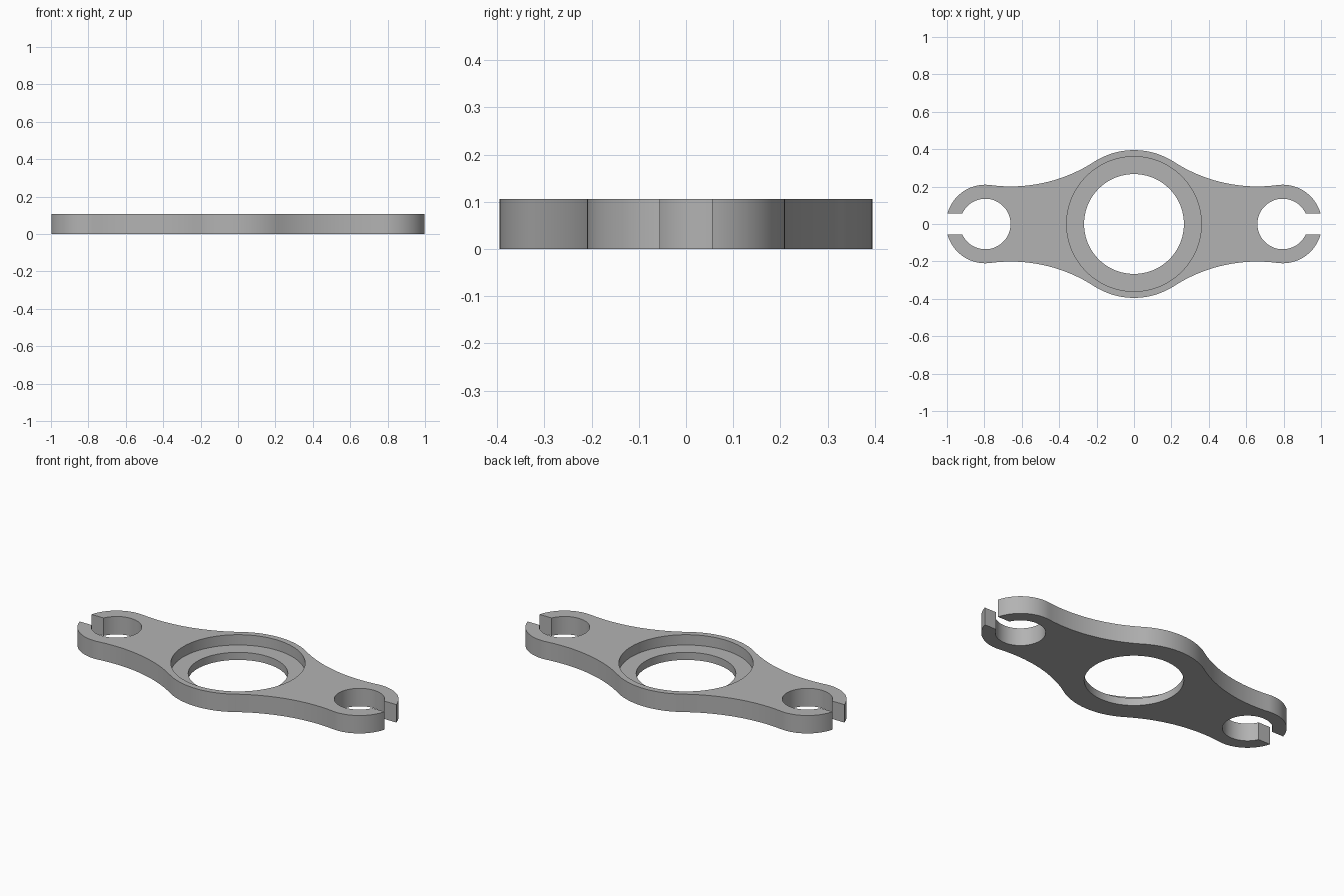
import bpy
import bmesh
from math import sin, cos, asin, atan2, sqrt, pi, hypot, radians

cube = bpy.data.objects.get("Cube")
if cube:
    bpy.data.objects.remove(cube, do_unlink=True)

HEIGHT, LEDGE_Z = 0.106, 0.045
HUB_R, BORE_R, HOLE_R = 0.395, 0.36, 0.267
LOBE_X, LOBE_R, EYE_R = 0.795, 0.21, 0.135
SLOT, WAIST_R = 0.055, 0.82


def arc(cx, cy, r, a0, a1, n):
    """Points along an arc, both ends included."""
    steps = [a0 + (a1 - a0) * i / n for i in range(n + 1)]
    return [(cx + r * cos(a), cy + r * sin(a)) for a in steps]


def outline():
    """Closed contour with waisted arms and slotted eyes at both ends."""
    # Centre of the waist arc, tangent to both hub and lobe
    d1, d2 = WAIST_R + HUB_R, WAIST_R + LOBE_R
    wx = (d1 ** 2 - d2 ** 2 + LOBE_X ** 2) / (2 * LOBE_X)
    wy = sqrt(d1 ** 2 - wx ** 2)
    hub_a = atan2(wy, wx)
    lobe_a = atan2(wy, wx - LOBE_X)
    quarter = arc(0, 0, HUB_R, pi / 2, hub_a, 14)
    quarter += arc(wx, wy, WAIST_R, hub_a - pi, lobe_a - pi, 24)[1:]
    quarter += arc(LOBE_X, 0, LOBE_R, lobe_a, asin(SLOT / LOBE_R), 28)[1:]
    quarter += arc(LOBE_X, 0, EYE_R, asin(SLOT / EYE_R), pi, 36)
    half = quarter + [(x, -y) for x, y in reversed(quarter[:-1])]
    return half[:-1] + [(-x, -y) for x, y in half[:-1]]


bm = bmesh.new()


def ring(points, z):
    """Closed loop of vertices and edges at one height."""
    verts = [bm.verts.new((x, y, z)) for x, y in points]
    for a, b in zip(verts, verts[1:] + verts[:1]):
        bm.edges.new((a, b))
    return verts


def wall(lower, upper):
    n = len(lower)
    for i in range(n):
        j = (i + 1) % n
        bm.faces.new((lower[i], lower[j], upper[j], upper[i]))


def cap(outer, inner):
    """Fill the flat area between two loops."""
    edges = [bm.edges.get((a, b)) for loop in (outer, inner)
             for a, b in zip(loop, loop[1:] + loop[:1])]
    bmesh.ops.triangle_fill(bm, edges=edges, use_beauty=True)


contour = outline()
bore = arc(0, 0, BORE_R, 0, 2 * pi, 96)[:-1]
hole = arc(0, 0, HOLE_R, 0, 2 * pi, 96)[:-1]

outer_low, outer_top = ring(contour, 0), ring(contour, HEIGHT)
bore_low, bore_top = ring(bore, LEDGE_Z), ring(bore, HEIGHT)
hole_low, hole_top = ring(hole, 0), ring(hole, LEDGE_Z)

cap(outer_low, hole_low)
cap(outer_top, bore_top)
wall(outer_low, outer_top)   # outside edge, eyes and slots
wall(bore_low, bore_top)     # counterbore
wall(hole_top, bore_low)     # ledge
wall(hole_low, hole_top)     # through hole
bmesh.ops.recalc_face_normals(bm, faces=bm.faces[:])

mesh = bpy.data.meshes.new("slotted_flange_plate")
bm.to_mesh(mesh)
bm.free()

# Single grey finish
grey = bpy.data.materials.new("plain_grey")
grey.use_nodes = True
colour = (0.45, 0.45, 0.45, 1)
grey.diffuse_color = colour
grey.node_tree.nodes["Principled BSDF"].inputs["Base Color"].default_value = colour
mesh.materials.append(grey)

plate = bpy.data.objects.new("slotted_flange_plate", mesh)
bpy.context.collection.objects.link(plate)
bpy.ops.object.select_all(action='DESELECT')
plate.select_set(True)
bpy.context.view_layer.objects.active = plate
bpy.ops.object.shade_smooth_by_angle(angle=radians(30))
